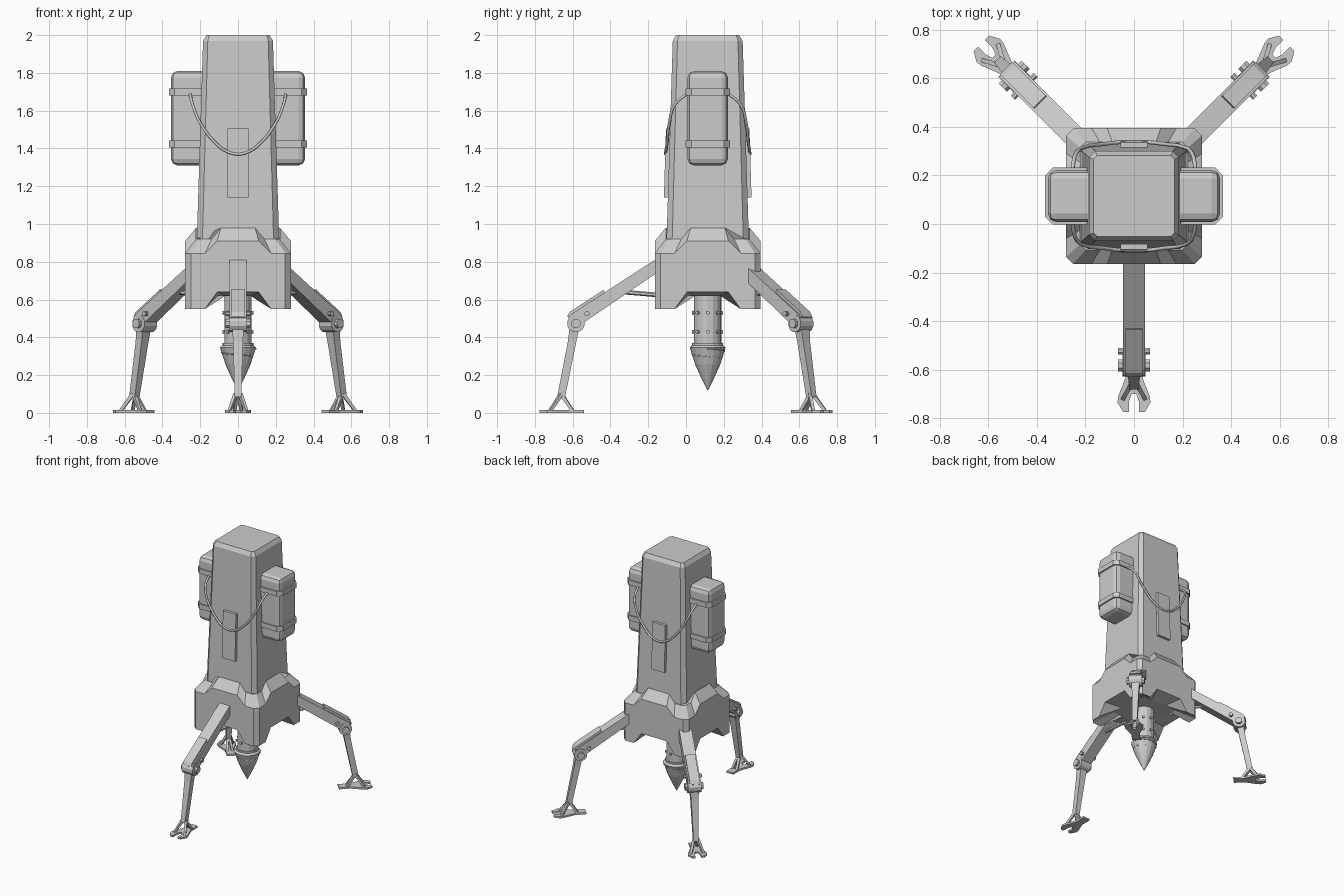
import bpy, bmesh, math
from mathutils import Matrix, Vector

if "Cube" in bpy.data.objects:
    bpy.data.objects.remove(bpy.data.objects["Cube"])

CY = 0.115                      # y of the tower axis
AXIS = Vector((0, CY, 0))


def finish(name, bm, m=None):
    if m is not None:
        bm.transform(m)
    bmesh.ops.recalc_face_normals(bm, faces=bm.faces)
    me = bpy.data.meshes.new(name)
    bm.to_mesh(me)
    bm.free()
    ob = bpy.data.objects.new(name, me)
    bpy.context.collection.objects.link(ob)
    return ob


def loft(name, rings, m=None):
    """Skin a list of equal-length point rings and cap both ends."""
    bm = bmesh.new()
    vs = [[bm.verts.new(p) for p in r] for r in rings]
    n = len(vs[0])
    for a, b in zip(vs, vs[1:]):
        for i in range(n):
            j = (i + 1) % n
            bm.faces.new((a[i], a[j], b[j], b[i]))
    bm.faces.new(vs[0])
    bm.faces.new(vs[-1])
    return finish(name, bm, m)


def side_prism(name, yz, hw, m=None):
    return loft(name, [[(x, y, z) for y, z in yz] for x in (-hw, hw)], m)


def rod(name, a, b, r, sides=8, m=None, r2=None):
    a, b = Vector(a), Vector(b)
    q = (b - a).to_track_quat('Z', 'Y')
    ring = [(math.cos(2 * math.pi * (i + .5) / sides), math.sin(2 * math.pi * (i + .5) / sides))
            for i in range(sides)]
    return loft(name, [[p + q @ Vector((c * k, s * k, 0)) for c, s in ring]
                       for p, k in ((a, r), (b, r2 or r))], m)


def box(name, lo, hi, bev=0, seg=1):
    bm = bmesh.new()
    lo, hi = Vector(lo), Vector(hi)
    bmesh.ops.create_cube(bm, size=1, matrix=Matrix.Translation((lo + hi) / 2)
                          @ Matrix.Diagonal((*(hi - lo), 1)))
    if bev:
        bmesh.ops.bevel(bm, geom=bm.edges[:], offset=bev, segments=seg, profile=.5, affect='EDGES')
    return finish(name, bm)


def square_ring(h, us, zs):
    """Ring round the tower axis: four sides at distance h, each with offsets us at heights zs."""
    pts = []
    for k in range(4):
        rot = Matrix.Rotation(k * math.pi / 2, 3, 'Z')
        pts += [AXIS + rot @ Vector((u, -h, z)) for u, z in zip(us, zs)]
    return pts


def revolve(name, profile, sides):
    return loft(name, [[(r * math.cos(2 * math.pi * i / sides),
                         CY + r * math.sin(2 * math.pi * i / sides), z) for i in range(sides)]
                       for r, z in profile])


def tube(name, pts, r, kind='BEZIER'):
    cu = bpy.data.curves.new(name, 'CURVE')
    cu.dimensions = '3D'
    cu.bevel_depth, cu.bevel_resolution, cu.resolution_u = r, 1, 6
    cu.use_fill_caps = True
    sp = cu.splines.new(kind)
    target = sp.bezier_points if kind == 'BEZIER' else sp.points
    target.add(len(pts) - 1)
    for bp, p in zip(target, pts):
        if kind == 'BEZIER':
            bp.co = p
            bp.handle_left_type = bp.handle_right_type = 'AUTO'
        else:
            bp.co = (*p, 1)
    ob = bpy.data.objects.new(name, cu)
    bpy.context.collection.objects.link(ob)


# tapered tower with chamfered edges
loft("tower", [square_ring(h, (-h + c, h - c), (z, z)) for h, c, z in
               ((.22, .03, .85), (.185, .025, 1.97), (.167, .015, 2.0))])


# base skirt with raised middles and dropped corners
def wave(a, b):
    return (a, a, b, b, b, b, a, a)[0:2] + (b, b) + (a, a)


U = (-.25, -.175, -.11, .11, .175, .25)
V = (-.2, -.14, -.09, .09, .14, .2)
loft("base", [square_ring(.16, [u * .6 for u in U], wave(.62, .62)),
              square_ring(.28, U, wave(.55, .64)),
              square_ring(.28, U, wave(.845, .91)),
              square_ring(.222, V, wave(.92, .98))])

# side tanks with two straps each
for s, side in ((-1, "left"), (1, "right")):
    def span(a, b):
        return sorted((s * a, s * b))
    x = span(.14, .355)
    box(side + "_tank", (x[0], .008, 1.31), (x[1], .222, 1.81), .035, 2)
    x0, x1, x2 = s * .15, s * .335, s * .366
    for z in (1.405, 1.68):
        outline = [(x0, -.002), (x1, -.002), (x2, .03), (x2, .2), (x1, .232), (x0, .232)]
        loft(side + "_strap", [[(px, py, pz) for px, py in outline] for pz in (z, z + .038)])

# hoses and sloping panels, front and back
half = [(.255, .02, 1.70), (.24, -.06, 1.63), (.2, -.088, 1.535), (.12, -.1, 1.43), (.06, -.107, 1.385)]
path = half + [(0, -.108, 1.37)] + [(-x, y, z) for x, y, z in reversed(half)]
panel = [(-.08, 1.14), (-.117, 1.14), (-.106, 1.505), (-.07, 1.505)]
for f, side in ((1, "front"), (-1, "back")):
    tube(side + "_hose", [(x, CY + f * (y - CY), z) for x, y, z in path], .008)
    side_prism(side + "_panel", [(CY + f * (y - CY), z) for y, z in panel], .056)

# drill: shaft, bands, cone and spiral thread
revolve("drill_shaft", [(.072, .65), (.072, .37), (.082, .37), (.082, .35)], 16)
for z in (.43, .53):
    for i in range(8):
        a = i * math.pi / 4
        d = Vector((math.cos(a), math.sin(a), 0))
        p = AXIS + Vector((0, 0, z))
        rod("shaft_bolt", p + d * .06, p + d * .082, .01, 6)
revolve("drill_cone", [(.08, .36), (.095, .345), (.066, .255), (.032, .18), (.002, .12)], 16)
N = 72
spiral = []
for i in range(N + 1):
    t = i / N
    r = .094 * (1 - t) ** .92 + .001
    a = t * 10 * math.pi
    spiral.append((r * math.cos(a), CY + r * math.sin(a), .34 - .21 * t))
tube("drill_thread", spiral, .004, 'POLY')

# three legs, modelled at the front and turned round the tower axis
foot = [(.01, -.70), (.02, -.73), (.02, -.775), (.045, -.775), (.068, -.735), (.065, -.71),
        (.045, -.66), (.03, -.62), (.03, -.54)]
foot += [(-x, y) for x, y in reversed(foot)]
for deg, leg in ((0, "front"), (135, "back_right"), (-135, "back_left")):
    m = (Matrix.Translation(AXIS) @ Matrix.Rotation(math.radians(deg), 4, 'Z')
         @ Matrix.Translation(-AXIS))
    side_prism(leg + "_upper_leg", [(-.13, .833), (-.60, .528), (-.625, .505), (-.56, .465), (-.13, .758)],
               .045, m)
    side_prism(leg + "_leg_cover", [(-.43, .63), (-.435, .652), (-.615, .535), (-.63, .51), (-.60, .51)],
               .036, m)
    rod(leg + "_brace", (0, -.1, .62), (0, -.36, .642), .012, 6, m)
    # knee joint and its bolts
    rod(leg + "_knee", (-.048, -.583, .473), (.048, -.583, .473), .047, 12, m)
    for y, z, r in ((-.583, .473, .026), (-.525, .525, .014)):
        rod(leg + "_knee_bolt", (-.066, y, z), (.066, y, z), r, 8, m)
    # tapered lower leg
    rings = [[(-w, y0, z), (w, y0, z), (w, y1, z), (-w, y1, z)] for w, y0, y1, z in
             ((.032, -.615, -.563, .46), (.026, -.625, -.58, .38), (.018, -.682, -.64, .085))]
    loft(leg + "_lower_leg", rings, m)
    # ankle struts and forked foot
    for x, y in ((-.045, -.72), (.045, -.72), (-.018, -.6), (.018, -.6)):
        rod(leg + "_ankle_strut", (x * .25, -.66, .1), (x, y, .01), .014, 4, m, .011)
    loft(leg + "_foot", [[(x, y, z) for x, y in foot] for z in (0, .014)], m)
